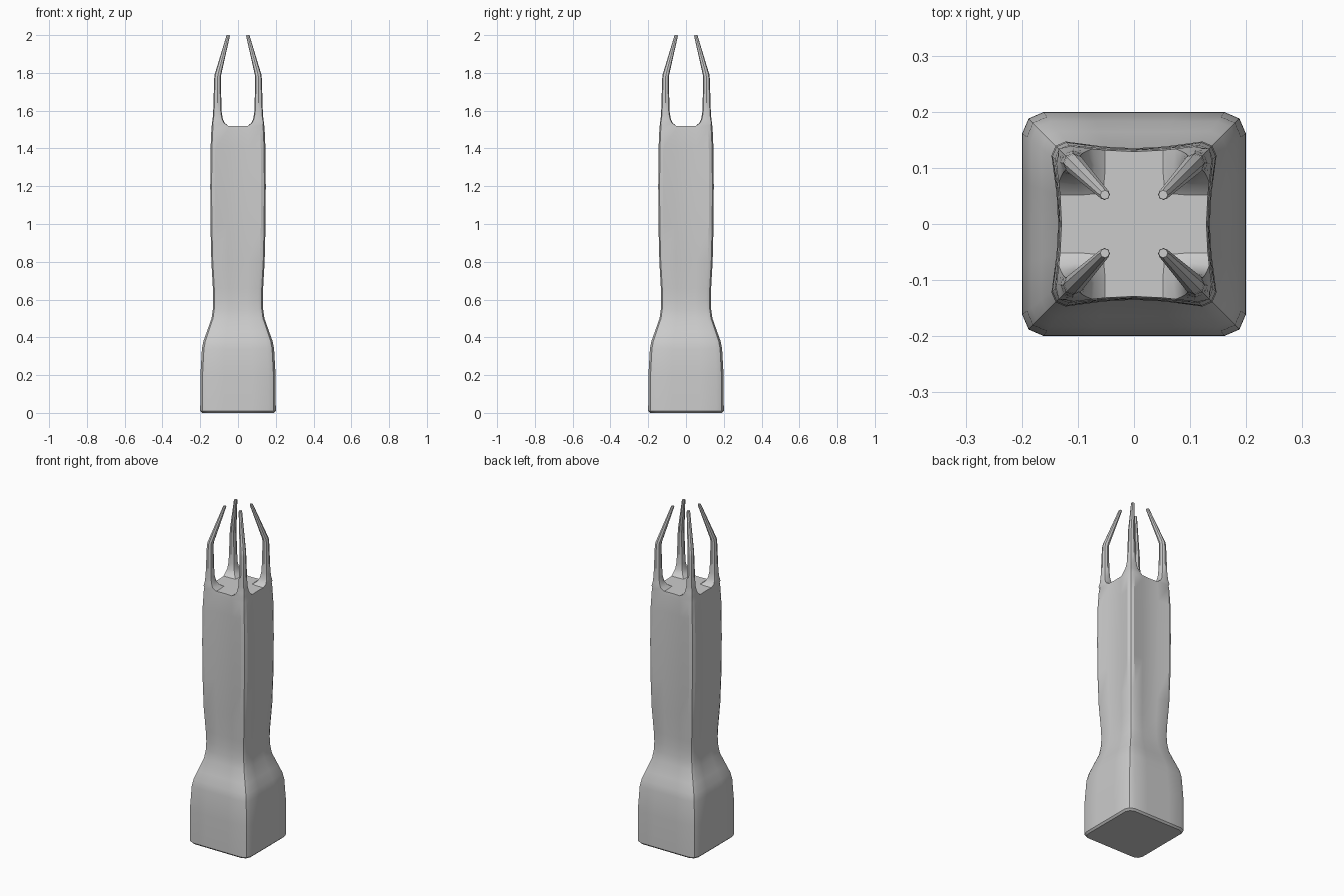
import bpy, bmesh, math

if "Cube" in bpy.data.objects:
    bpy.data.objects.remove(bpy.data.objects["Cube"])


def turn(p, q):
    """Rotate a point by q quarter turns about z."""
    x, y, z = p
    for _ in range(q):
        x, y = -y, x
    return (x, y, z)


def body_quarter(z, h, c, dip):
    """One corner of the square section plus the middle of the next side."""
    a, k = 0.37 * h, 0.3 * c
    return [(h - dip * 0.75, a, z), (h, h - c, z), (h - k, h - k, z),
            (h - c, h, z), (a, h - dip * 0.75, z), (0, h - dip, z)]


def prong_ring(z, lo, hi, f):
    """Eight-sided section lying on the diagonal, f squares its corners."""
    m, r = (lo + hi) / 2, (hi - lo) / 2
    d = r * f
    pts = [(d, -d), (r, 0), (d, d), (0, r), (-d, d), (-r, 0), (-d, -d), (0, -r)]
    return [(m + x, m + y, z) for x, y in pts]


def bridge(bm, low, high):
    n = len(low)
    for i in range(n):
        j = (i + 1) % n
        bm.faces.new((low[i], low[j], high[j], high[i]))


# height, half width, corner size, hollow of the sides
body = [(0, .19, .035, 0), (.01, .20, .04, 0), (.2, .199, .038, 0),
        (.34, .191, .036, 0), (.38, .183, .034, 0), (.43, .165, .03, .001),
        (.5, .14, .026, .002), (.55, .133, .025, .003), (.6, .131, .025, .005),
        (.66, .133, .025, .008), (.8, .141, .025, .011), (1.0, .146, .025, .012),
        (1.2, .147, .025, .012), (1.4, .1455, .025, .012), (1.5, .141, .025, .009),
        (1.52, .139, .026, .010)]
# height, inner edge, outer edge, squareness
prong = [(1.534, .070, .1375, .90), (1.555, .080, .1345, .83), (1.59, .086, .1315, .78),
         (1.64, .088, .130, .76), (1.77, .091, .126, .74), (1.79, .089, .124, .73),
         (1.995, .043, .062, .72), (2.0, .044, .060, .72)]

bm = bmesh.new()

# Hollow-sided square shaft
rings = []
for row in body:
    quarter = body_quarter(*row)
    rings.append([bm.verts.new(turn(p, q)) for q in range(4) for p in quarter])
bm.faces.new(rings[0][::-1])
for low, high in zip(rings, rings[1:]):
    bridge(bm, low, high)

# Four prongs growing from the corners, leaving a cross-shaped floor
top = rings[-1]
floor = []
for q in range(4):
    outer = top[q * 6:q * 6 + 5]
    inner = [bm.verts.new(turn(p, q)) for p in
             ((.052, .09, 1.52), (.055, .055, 1.52), (.09, .052, 1.52))]
    floor += [outer[0]] + inner[::-1] + [outer[4], top[q * 6 + 5]]
    low = outer + inner
    for row in prong:
        high = [bm.verts.new(turn(p, q)) for p in prong_ring(*row)]
        bridge(bm, low, high)
        low = high
    bm.faces.new(low)
bm.faces.new(floor)

bmesh.ops.recalc_face_normals(bm, faces=bm.faces[:])
mesh = bpy.data.meshes.new("pronged_shaft")
bm.to_mesh(mesh)
bm.free()
obj = bpy.data.objects.new("pronged_shaft", mesh)
bpy.context.collection.objects.link(obj)
bpy.context.view_layer.objects.active = obj
obj.select_set(True)
bpy.ops.object.shade_smooth_by_angle(angle=math.radians(30))
